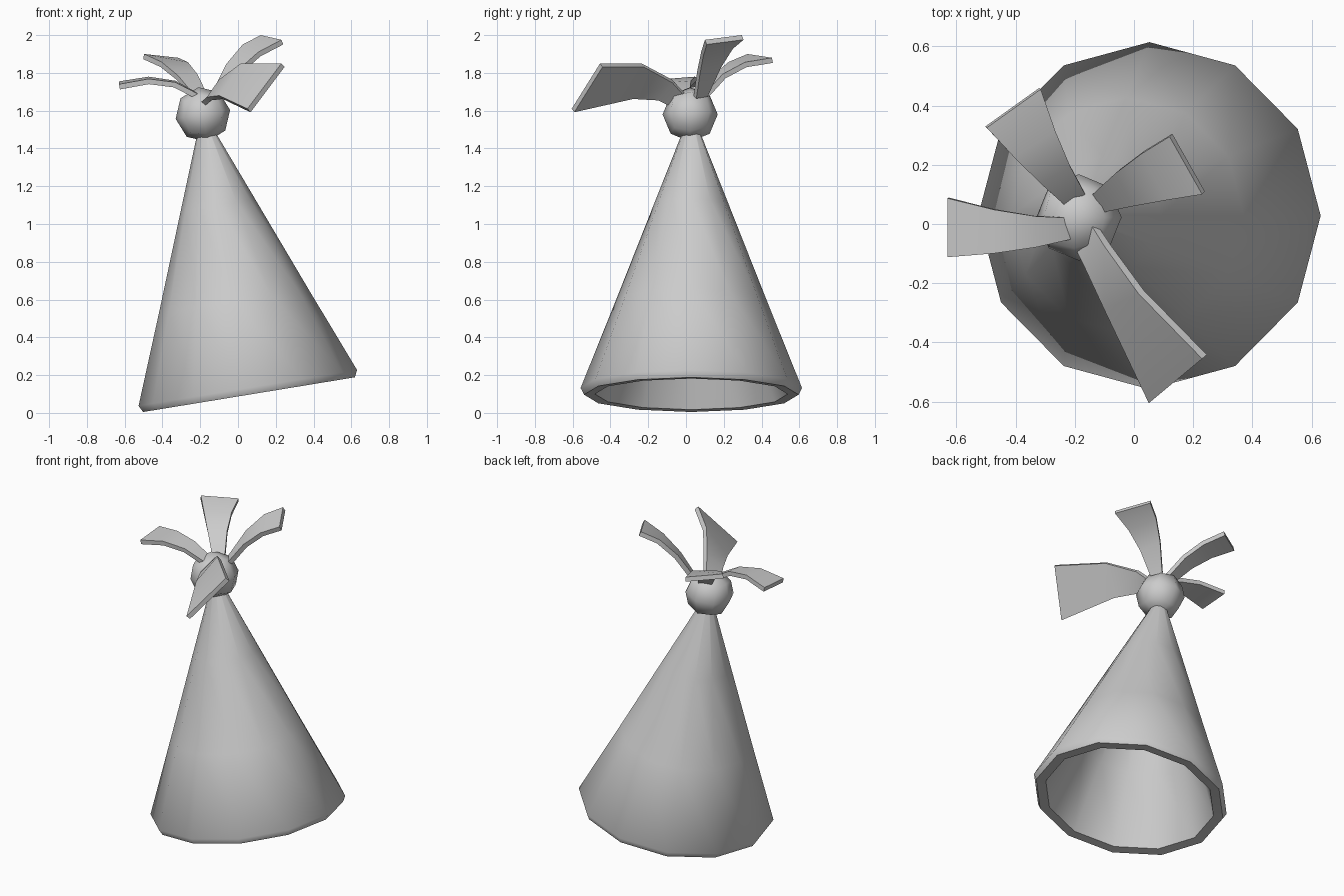
import bpy, bmesh, math
from mathutils import Vector, Matrix

if "Cube" in bpy.data.objects:
    bpy.data.objects.remove(bpy.data.objects["Cube"])

grey = bpy.data.materials.new("light grey")
grey.diffuse_color = (0.6, 0.6, 0.6, 1)
grey.use_nodes = True
grey.node_tree.nodes["Principled BSDF"].inputs["Base Color"].default_value = grey.diffuse_color

TILT = Matrix.Rotation(math.radians(-9.3), 4, 'Y')
BASE = Matrix.Translation((0.052, 0.028, 0.132)) @ TILT   # centre of the hat brim
BALL = Matrix.Translation((-0.186, 0.022, 1.58)) @ TILT   # centre of the pompom


def finish(name, bm, angle):
    me = bpy.data.meshes.new(name)
    bm.to_mesh(me)
    bm.free()
    ob = bpy.data.objects.new(name, me)
    bpy.context.collection.objects.link(ob)
    me.materials.append(grey)
    bpy.ops.object.select_all(action='DESELECT')
    ob.select_set(True)
    bpy.context.view_layer.objects.active = ob
    bpy.ops.object.shade_smooth_by_angle(angle=math.radians(angle))
    return ob


# Hollow twelve-sided cone with a bevelled rim, as (radius, height) along its axis
profile = [(0.012, 1.46), (0.2, 0.98), (0.4, 0.468), (0.586, 0), (0.568, -0.036),
           (0.51, -0.033), (0.35, 0.4), (0.18, 0.88), (0.006, 1.38)]
bm = bmesh.new()
rings = []
for r, z in profile:
    rings.append([bm.verts.new((r * math.cos(i * math.pi / 6), r * math.sin(i * math.pi / 6), z))
                  for i in range(12)])
for a, b in zip(rings, rings[1:]):
    for i in range(12):
        j = (i + 1) % 12
        bm.faces.new((a[i], b[i], b[j], a[j]))
bm.faces.new(rings[0])
bm.faces.new(rings[-1])
bmesh.ops.recalc_face_normals(bm, faces=bm.faces)
bm.transform(BASE)
finish("hat_cone", bm, 58)

# Pompom: a once-divided cube rounded into a ball
bm = bmesh.new()
bmesh.ops.create_cube(bm, size=1)
bmesh.ops.subdivide_edges(bm, edges=bm.edges[:], cuts=1, use_grid_fill=True)
for v in bm.verts:
    v.co = v.co.normalized() * 0.146
bm.transform(BALL)
finish("pompom", bm, 80)

# Ribbons: two edges each, given at root, middle and tip, or at all four stations
ribbons = {
    "left_ribbon": (((-0.205, 0.02, 1.69), (-0.40, 0.035, 1.775), (-0.63, 0.087, 1.755)),
                    ((-0.205, -0.05, 1.685), (-0.40, -0.09, 1.765), (-0.63, -0.112, 1.74))),
    "back_left_ribbon": (((-0.165, 0.10, 1.69), (-0.24, 0.25, 1.83), (-0.315, 0.455, 1.88)),
                         ((-0.23, 0.06, 1.68), (-0.36, 0.18, 1.825), (-0.497, 0.325, 1.90))),
    "back_right_ribbon": (((-0.14, 0.10, 1.69), (-0.02, 0.205, 1.905), (0.12, 0.295, 2.0)),
                          ((-0.10, 0.04, 1.68), (0.05, 0.07, 1.865), (0.23, 0.10, 1.975))),
    "front_right_ribbon": (((-0.15, 0.005, 1.68), (-0.10, -0.075, 1.765),
                            (0.015, -0.235, 1.85), (0.23, -0.455, 1.85)),
                           ((-0.20, -0.08, 1.64), (-0.165, -0.15, 1.672),
                            (-0.10, -0.29, 1.68), (0.05, -0.605, 1.61))),
}


def along(points, i):
    if len(points) == 4:
        return Vector(points[i])
    # smooth path through the three points
    t = i / 3
    p, q, r = (Vector(c) for c in points)
    return p * (1 - t) * (1 - 2 * t) + q * 4 * t * (1 - t) + r * t * (2 * t - 1)


for name, (edge_a, edge_b) in ribbons.items():
    bm = bmesh.new()
    pairs = [(bm.verts.new(along(edge_a, i)), bm.verts.new(along(edge_b, i)))
             for i in range(4)]
    for (a, b), (c, d) in zip(pairs, pairs[1:]):
        f = bm.faces.new((a, b, d, c))
        f.normal_update()
        if f.normal.z < 0:
            f.normal_flip()
    ob = finish(name, bm, 40)
    mod = ob.modifiers.new("thickness", 'SOLIDIFY')
    mod.thickness = 0.028
    mod.offset = -1
    # keep the crisp side edges after thickening
    bpy.ops.object.modifier_apply(modifier=mod.name)
    bpy.ops.object.shade_smooth_by_angle(angle=math.radians(40))
